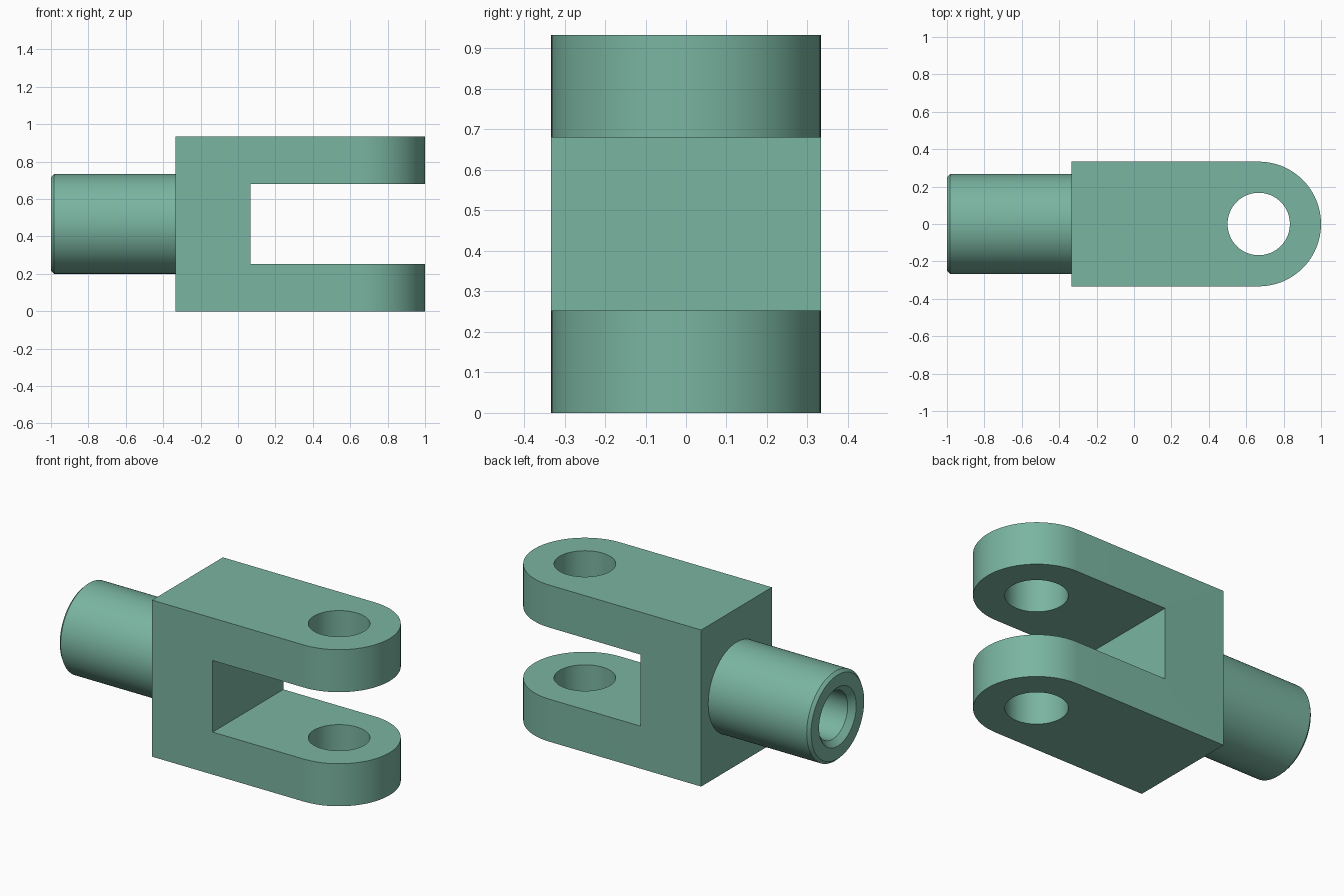
import bpy, bmesh, math

if "Cube" in bpy.data.objects:
    bpy.data.objects.remove(bpy.data.objects["Cube"])

ZC = 0.4667          # shank axis height
H, R = 0.9333, 0.3333
SEG = 96

steel = bpy.data.materials.new("sage green")
steel.diffuse_color = (0.195, 0.462, 0.356, 1)
steel.use_nodes = True
steel.node_tree.nodes["Principled BSDF"].inputs["Base Color"].default_value = steel.diffuse_color


def make_object(name, bm):
    bmesh.ops.recalc_face_normals(bm, faces=bm.faces)
    mesh = bpy.data.meshes.new(name)
    bm.to_mesh(mesh)
    bm.free()
    mesh.materials.append(steel)
    ob = bpy.data.objects.new(name, mesh)
    bpy.context.collection.objects.link(ob)
    return ob


def extrude(name, outline, z0, z1):
    """Prism from an xy outline."""
    bm = bmesh.new()
    face = bm.faces.new([bm.verts.new((x, y, z0)) for x, y in outline])
    top = bmesh.ops.extrude_face_region(bm, geom=[face])["geom"]
    verts = [v for v in top if isinstance(v, bmesh.types.BMVert)]
    bmesh.ops.translate(bm, verts=verts, vec=(0, 0, z1 - z0))
    return make_object(name, bm)


def lathe_x(name, profile):
    """Closed solid turned about the shank axis from (x, radius) points."""
    bm = bmesh.new()
    rings = []
    for x, r in profile:
        rings.append([bm.verts.new((x, r * math.cos(a), ZC + r * math.sin(a)))
                      for a in (2 * math.pi * i / SEG for i in range(SEG))])
    for a, b in zip(rings, rings[1:]):
        for i in range(SEG):
            j = (i + 1) % SEG
            bm.faces.new((a[i], a[j], b[j], b[i]))
    bm.faces.new(rings[0])
    bm.faces.new(rings[-1])
    return make_object(name, bm)


def arc(cx, r, a0, a1, n):
    return [(cx + r * math.cos(a0 + (a1 - a0) * i / n),
             r * math.sin(a0 + (a1 - a0) * i / n)) for i in range(n + 1)]


# Fork block with rounded end
clevis = extrude("clevis_fork",
                 [(-0.3333, -R)] + arc(0.6667, R, -math.pi / 2, math.pi / 2, 48)
                 + [(-0.3333, R)], 0, H)

# Chamfered shank, and the cutters: slot, pin hole, countersunk blind bore
shank = lathe_x("shank", [(-1, 0.25), (-0.983, 0.2667), (-0.25, 0.2667)])
slot = extrude("slot_cutter", [(0.0667, -0.5), (1.2, -0.5), (1.2, 0.5), (0.0667, 0.5)],
               0.2533, 0.68)
pin = extrude("pin_hole_cutter", arc(0.6667, 0.1667, 0, 2 * math.pi, SEG)[:-1], -0.1, 1.1)
bore = lathe_x("bore_cutter", [(-1.02, 0.195), (-0.967, 0.142), (-0.1, 0.142)])

for tool, op in ((shank, 'UNION'), (slot, 'DIFFERENCE'),
                 (pin, 'DIFFERENCE'), (bore, 'DIFFERENCE')):
    mod = clevis.modifiers.new(tool.name, 'BOOLEAN')
    mod.operation, mod.object, mod.solver = op, tool, 'EXACT'

# Bake the cuts, drop the helpers, smooth the round surfaces
bpy.context.view_layer.objects.active = clevis
clevis.select_set(True)
for mod in list(clevis.modifiers):
    bpy.ops.object.modifier_apply(modifier=mod.name)
for tool in (shank, slot, pin, bore):
    bpy.data.objects.remove(tool)
bpy.ops.object.shade_smooth_by_angle(angle=math.radians(30))
